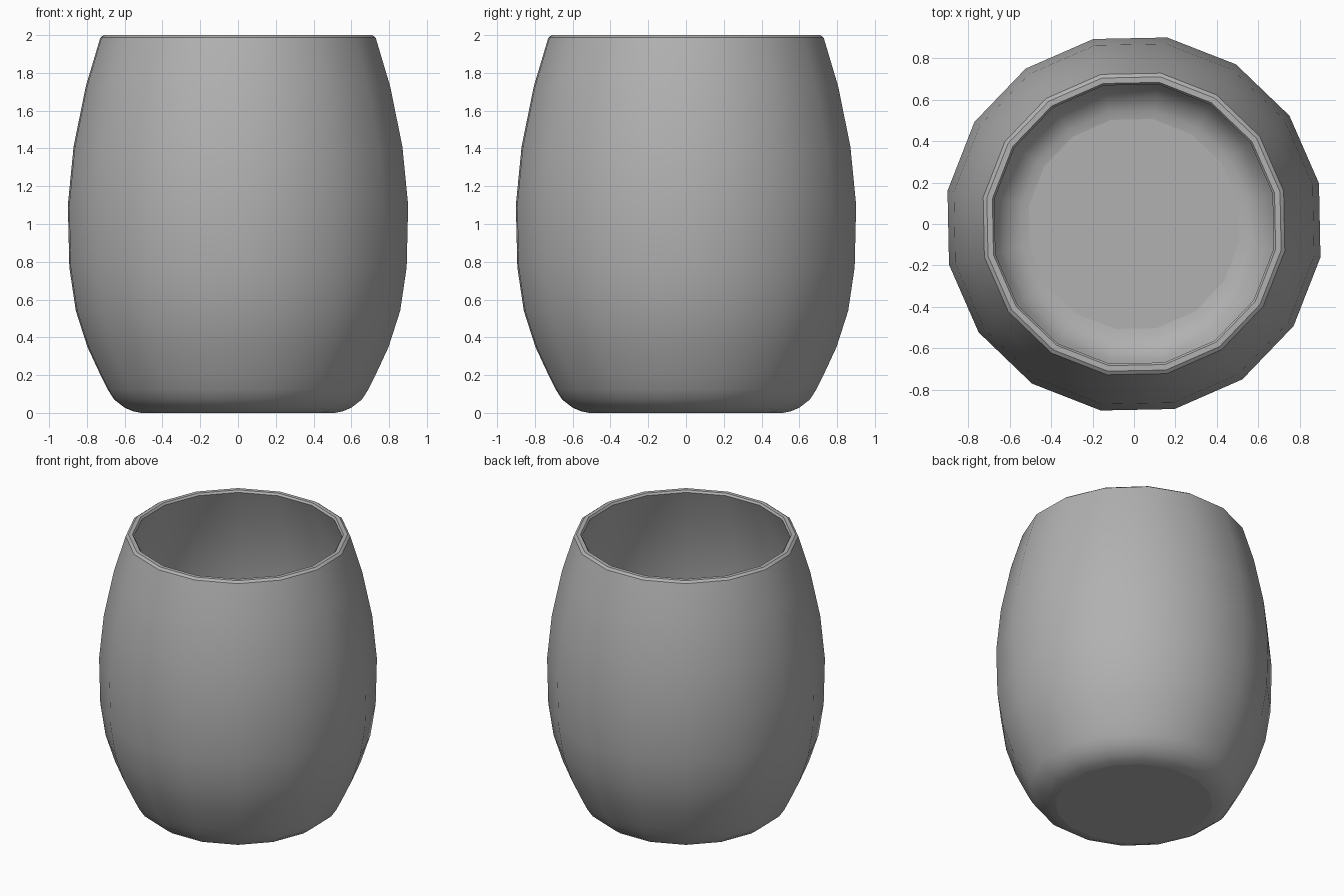
import bpy, bmesh, math

if "Cube" in bpy.data.objects:
    bpy.data.objects.remove(bpy.data.objects["Cube"])

SIDES = 16
OFFSET = math.radians(12.4)
WALL = 0.036

# Outer wall profile (radius, height), from base to just under the rim
outer = [(0.52, 0.0), (0.565, 0.009), (0.61, 0.028), (0.665, 0.07), (0.7, 0.122),
         (0.737, 0.195), (0.81, 0.35), (0.872, 0.54), (0.907, 0.77), (0.915, 1.1),
         (0.884, 1.41), (0.818, 1.73), (0.74, 1.987)]

# Inner wall: the outer profile shifted inward along its normals
inner = []
for i, (r, z) in enumerate(outer):
    r0, z0 = outer[max(i - 1, 0)]
    r1, z1 = outer[min(i + 1, len(outer) - 1)]
    length = math.hypot(r1 - r0, z1 - z0)
    inner.append((r - WALL * (z1 - z0) / length, z + WALL * (r1 - r0) / length))
inner[0] = (0.515, WALL)
inner[-1] = (0.685, 1.986)

# Small bevelled rim joins the two walls
rim = [(0.722, 2.0), (0.695, 2.0)]
profile = outer + rim + inner[::-1]

# Lathe the profile into a cup with a closed base and floor
bm = bmesh.new()
rings = []
for r, z in profile:
    rings.append([bm.verts.new((r * math.cos(OFFSET + 2 * math.pi * k / SIDES),
                                r * math.sin(OFFSET + 2 * math.pi * k / SIDES), z))
                  for k in range(SIDES)])
for a, b in zip(rings, rings[1:]):
    for k in range(SIDES):
        n = (k + 1) % SIDES
        bm.faces.new((a[k], a[n], b[n], b[k]))
bm.faces.new(rings[0][::-1])
bm.faces.new(rings[-1])
bmesh.ops.recalc_face_normals(bm, faces=bm.faces)

mesh = bpy.data.meshes.new("cup")
bm.to_mesh(mesh)
bm.free()
cup = bpy.data.objects.new("cup", mesh)
bpy.context.collection.objects.link(cup)
bpy.context.view_layer.objects.active = cup
cup.select_set(True)
bpy.ops.object.shade_smooth_by_angle(angle=math.radians(28))

# Crisp edges on the rim and around the flat base and floor
n = len(outer)
sharp = {0, n - 1, n, n + 1, n + 2, len(profile) - 1}
for edge in mesh.edges:
    a, b = edge.vertices
    if a // SIDES == b // SIDES and a // SIDES in sharp:
        edge.use_edge_sharp = True

# Dark grey ceramic
grey = bpy.data.materials.new("dark_grey")
grey.diffuse_color = (0.44, 0.44, 0.44, 1)
grey.use_nodes = True
grey.node_tree.nodes["Principled BSDF"].inputs["Base Color"].default_value = grey.diffuse_color
mesh.materials.append(grey)
